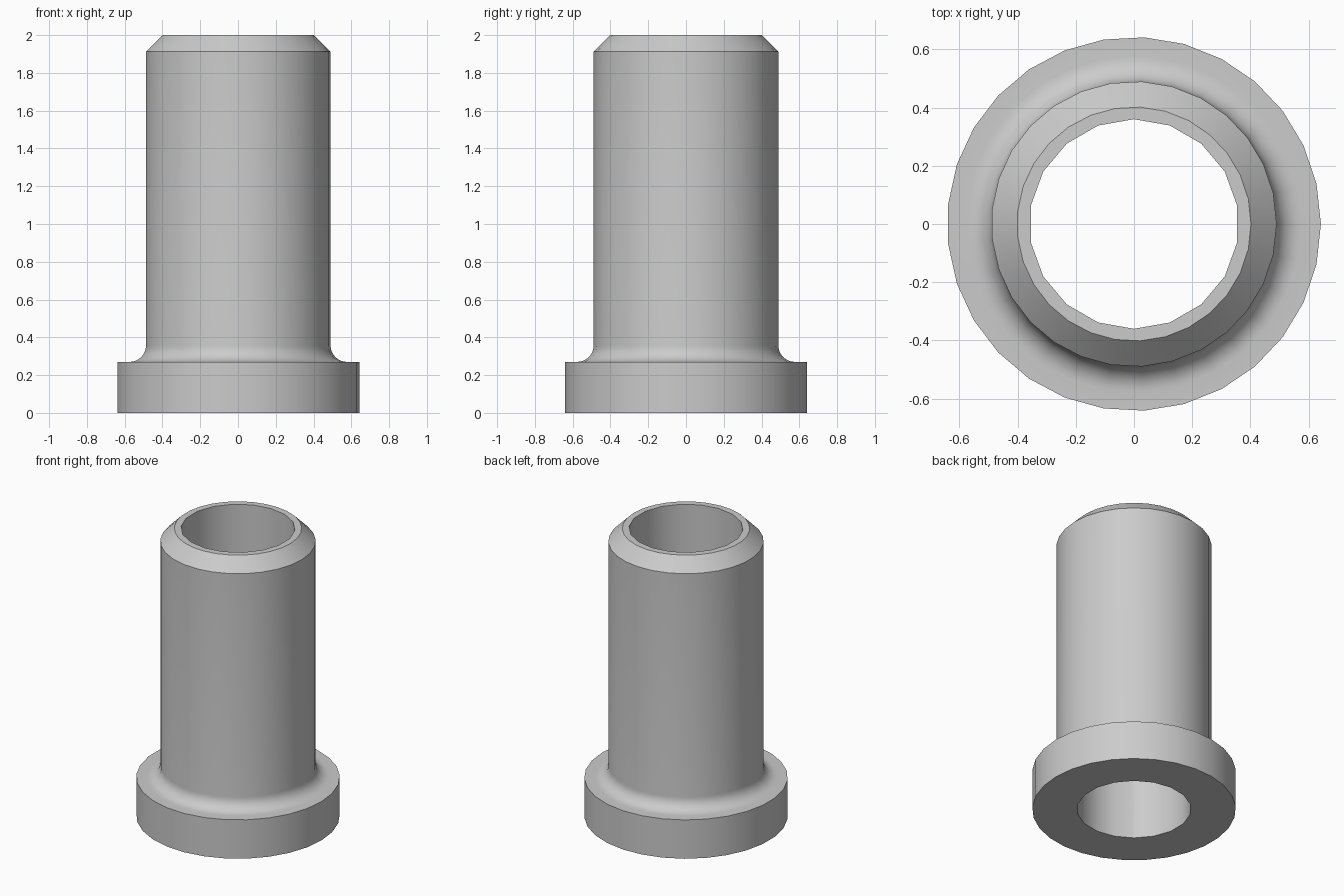
import bpy
import bmesh
from math import cos, sin, pi, radians

cube = bpy.data.objects.get("Cube")
if cube:
    bpy.data.objects.remove(cube, do_unlink=True)

SIDES, BORE_SIDES = 29, 18
BORE_R, SHAFT_R, FLANGE_R = 0.36, 0.49, 0.642
FLANGE_TOP, FILLET, CHAMFER, HEIGHT = 0.27, 0.087, 0.088, 2.0

steel = bpy.data.materials.new("Steel grey")
steel.use_nodes = True
grey = (0.6, 0.6, 0.6, 1)
steel.diffuse_color = grey
steel.node_tree.nodes["Principled BSDF"].inputs["Base Color"].default_value = grey


def lathe(name, profile, sides, turn=0.0):
    """Solid of revolution from (radius, height) points, capped at both ends."""
    bm = bmesh.new()
    rings = [[bm.verts.new((r * cos(turn + 2 * pi * i / sides),
                            r * sin(turn + 2 * pi * i / sides), z))
              for i in range(sides)] for r, z in profile]
    for low, high in zip(rings, rings[1:]):
        for i in range(sides):
            j = (i + 1) % sides
            bm.faces.new((low[i], low[j], high[j], high[i]))
    bm.faces.new(rings[0][::-1])
    bm.faces.new(rings[-1])
    mesh = bpy.data.meshes.new(name)
    bm.to_mesh(mesh)
    bm.free()
    mesh.materials.append(steel)
    obj = bpy.data.objects.new(name, mesh)
    bpy.context.collection.objects.link(obj)
    return obj


# Flange, concave fillet, shaft and chamfered tip in one profile
steps = 8
fillet = [(SHAFT_R + FILLET * (1 - sin(a)), FLANGE_TOP + FILLET * (1 - cos(a)))
          for a in (pi / 2 * k / steps for k in range(steps + 1))]
profile = [(FLANGE_R, 0), (FLANGE_R, FLANGE_TOP), *fillet,
           (SHAFT_R, HEIGHT - CHAMFER), (SHAFT_R - CHAMFER, HEIGHT)]
bushing = lathe("flanged_bushing", profile, SIDES)

# Through bore
cutter = lathe("bore_cutter", [(BORE_R, -0.1), (BORE_R, HEIGHT + 0.1)],
               BORE_SIDES, pi / BORE_SIDES)
cut = bushing.modifiers.new("Bore", "BOOLEAN")
cut.operation = "DIFFERENCE"
cut.solver = "EXACT"
cut.object = cutter

bpy.ops.object.select_all(action="DESELECT")
bushing.select_set(True)
bpy.context.view_layer.objects.active = bushing
bpy.ops.object.modifier_apply(modifier=cut.name)
bpy.data.objects.remove(cutter, do_unlink=True)
bpy.ops.object.shade_smooth_by_angle(angle=radians(30))
